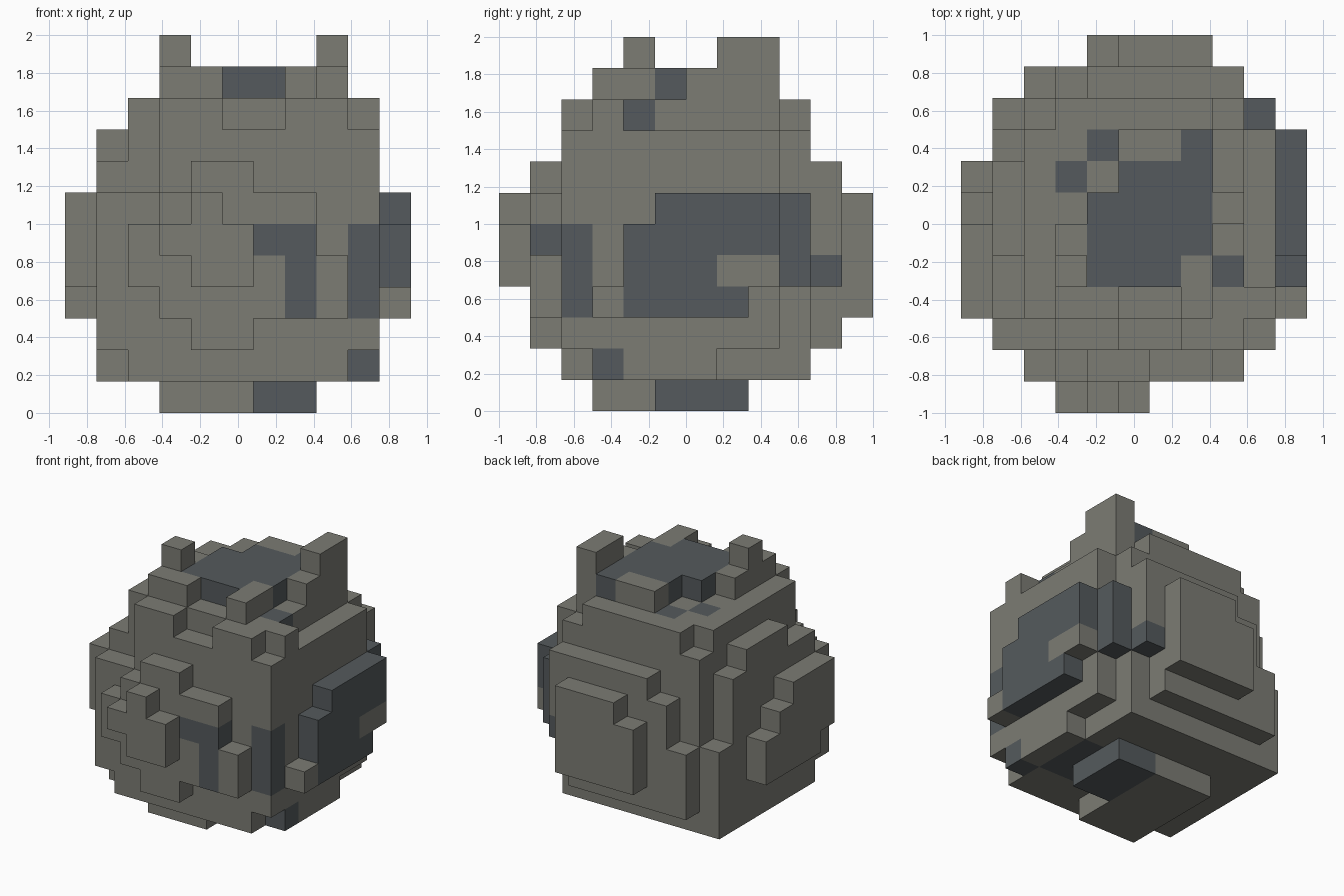
import bpy
import bmesh
from itertools import product

cube = bpy.data.objects.get("Cube")
if cube:
    bpy.data.objects.remove(cube, do_unlink=True)

BLOCK = 1 / 6
rock = {}
STONE, DARK = range(2)


def cells(xs, ys, zs):
    """All block cells in inclusive ranges; a single number means one row."""
    spans = [(s, s) if isinstance(s, int) else s for s in (xs, ys, zs)]
    return product(*(range(a, b + 1) for a, b in spans))


def fill(xs, ys, zs, shade=STONE):
    for cell in cells(xs, ys, zs):
        rock[cell] = shade


def carve(xs, ys, zs):
    for cell in cells(xs, ys, zs):
        rock.pop(cell, None)


def stain(xs, ys, zs):
    for cell in cells(xs, ys, zs):
        if cell in rock:
            rock[cell] = DARK


def make_material(name, color):
    mat = bpy.data.materials.new(name)
    mat.use_nodes = True
    mat.diffuse_color = color
    mat.node_tree.nodes["Principled BSDF"].inputs["Base Color"].default_value = color
    return mat


# Core of the boulder
fill(xs=(2, 8), ys=(2, 9), zs=(1, 9))
carve(xs=2, ys=2, zs=(7, 9))
carve(xs=(5, 6), ys=2, zs=9)
carve(xs=2, ys=9, zs=9)
carve(xs=8, ys=9, zs=9)

# Front crust, with its outermost lump
fill(xs=2, ys=1, zs=(4, 5))
fill(xs=3, ys=1, zs=(3, 6))
fill(xs=(4, 5), ys=1, zs=(2, 7))
fill(xs=(6, 7), ys=1, zs=(3, 6))
fill(xs=8, ys=1, zs=(3, 4))
fill(xs=3, ys=0, zs=5)
fill(xs=4, ys=0, zs=(4, 6))
fill(xs=5, ys=0, zs=(4, 5))

# Back crust, with its outermost plate
fill(xs=(4, 8), ys=10, zs=(4, 7))
fill(xs=(3, 7), ys=10, zs=(2, 6))
fill(xs=2, ys=10, zs=(2, 4))
fill(xs=(5, 7), ys=11, zs=(3, 6))
fill(xs=4, ys=11, zs=(3, 5))

# Left crust (+x), with its outermost plate
fill(xs=9, ys=(2, 8), zs=(2, 8))
fill(xs=9, ys=(3, 6), zs=1)
fill(xs=9, ys=3, zs=9)
fill(xs=9, ys=9, zs=(4, 6), shade=DARK)
fill(xs=10, ys=(4, 7), zs=3, shade=DARK)
fill(xs=10, ys=(4, 8), zs=(4, 5), shade=DARK)
fill(xs=10, ys=(5, 8), zs=6, shade=DARK)
fill(xs=10, ys=(7, 8), zs=4)
fill(xs=10, ys=3, zs=3)

# Right crust (-x), with its outermost plate
fill(xs=1, ys=2, zs=(2, 6))
fill(xs=1, ys=(3, 8), zs=(1, 7))
fill(xs=1, ys=9, zs=(1, 4))
fill(xs=1, ys=(5, 7), zs=8)
fill(xs=0, ys=(4, 7), zs=3)
fill(xs=0, ys=(3, 7), zs=4)
fill(xs=0, ys=(3, 6), zs=5)
fill(xs=0, ys=(3, 5), zs=6)

# Top: rim, dark plateau and horns
fill(xs=3, ys=(3, 5), zs=10)
fill(xs=4, ys=3, zs=10)
fill(xs=7, ys=(3, 4), zs=10)
fill(xs=(5, 6), ys=8, zs=10)
fill(xs=(4, 6), ys=(4, 6), zs=10, shade=DARK)
fill(xs=7, ys=(5, 8), zs=10, shade=DARK)
fill(xs=(5, 6), ys=7, zs=10, shade=DARK)
fill(xs=8, ys=(6, 8), zs=10)
fill(xs=3, ys=4, zs=11)
fill(xs=8, ys=(7, 8), zs=11)

# Underside foot
fill(xs=(3, 5), ys=(3, 7), zs=0)
fill(xs=(6, 7), ys=(5, 7), zs=0, shade=DARK)

# Dark mineral stains
stain(xs=(6, 7), ys=1, zs=5)
stain(xs=7, ys=1, zs=(3, 4))
stain(xs=9, ys=2, zs=(3, 5))
stain(xs=9, ys=3, zs=1)
stain(xs=8, ys=10, zs=4)
stain(xs=8, ys=4, zs=9)
stain(xs=4, ys=8, zs=9)
stain(xs=3, ys=7, zs=9)
stain(xs=(7, 8), ys=(4, 6), zs=1)

# Skin the blocks: one quad wherever a block meets open air
bm = bmesh.new()
corners = {}


def corner(point):
    if point not in corners:
        x, y, z = point
        corners[point] = bm.verts.new(
            ((x - 5.5) * BLOCK, (y - 6) * BLOCK, z * BLOCK))
    return corners[point]


for cell, shade in rock.items():
    for axis, side in product(range(3), (0, 1)):
        neighbour = list(cell)
        neighbour[axis] += 2 * side - 1
        if tuple(neighbour) in rock:
            continue
        u, v = (axis + 1) % 3, (axis + 2) % 3
        ring = []
        for du, dv in ((0, 0), (1, 0), (1, 1), (0, 1)):
            point = list(cell)
            point[axis] += side
            point[u] += du
            point[v] += dv
            ring.append(corner(tuple(point)))
        face = bm.faces.new(ring if side else ring[::-1])
        face.material_index = shade

mesh = bpy.data.meshes.new("boulder")
bm.to_mesh(mesh)
bm.free()
mesh.materials.append(make_material("warm grey stone", (0.2, 0.2, 0.174, 1)))
mesh.materials.append(make_material("dark slate", (0.089, 0.102, 0.109, 1)))
boulder = bpy.data.objects.new("boulder", mesh)
bpy.context.collection.objects.link(boulder)
